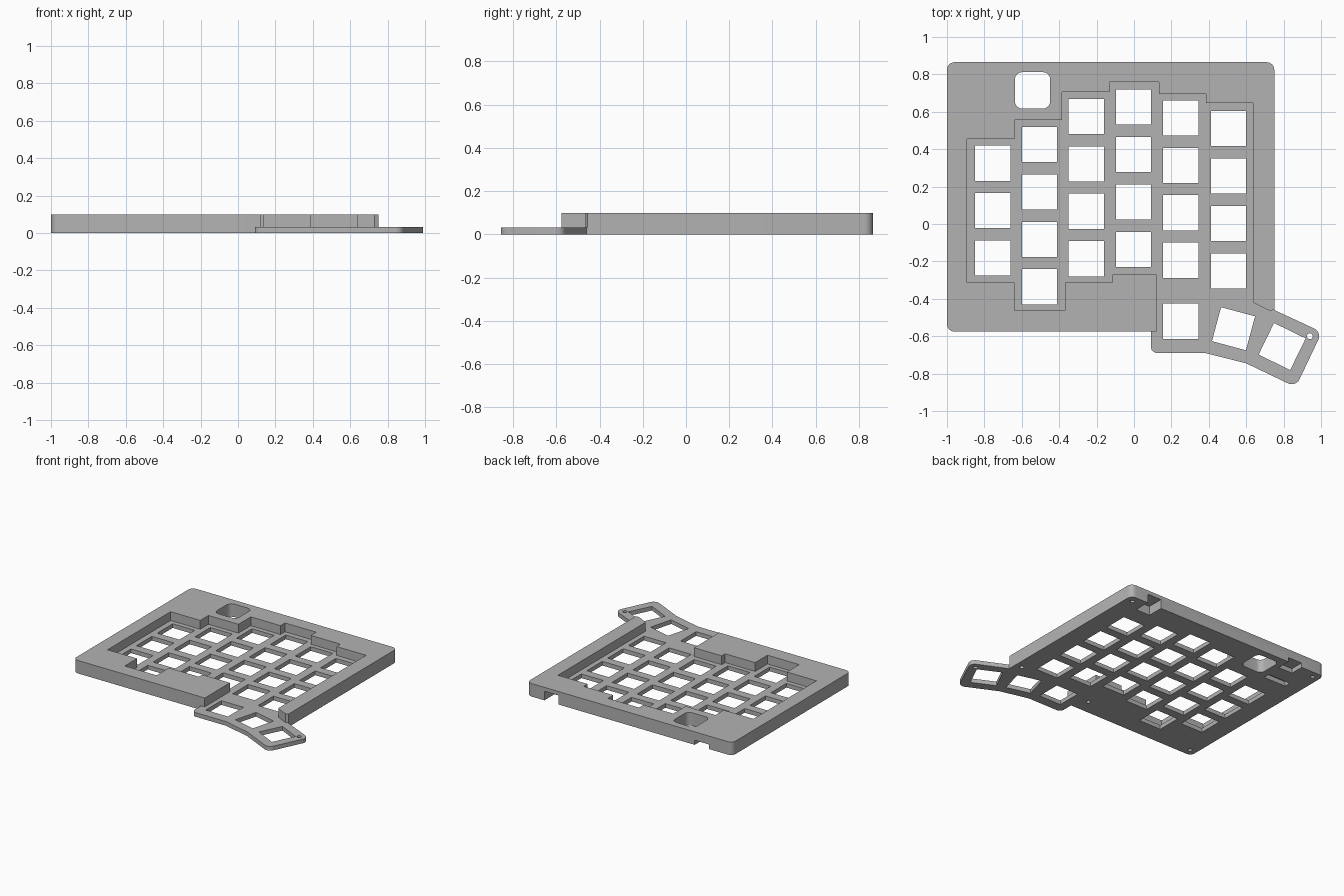
import bpy, bmesh, math
from mathutils import Vector, Matrix

if "Cube" in bpy.data.objects:
    bpy.data.objects.remove(bpy.data.objects["Cube"])


def rounded(points, segs=6):
    """Outline of (x, y[, radius]) points, with rounded corners where a radius is given."""
    out = []
    n = len(points)
    for i, p in enumerate(points):
        c = Vector(p[:2])
        if len(p) < 3:
            out.append(c)
            continue
        a = (Vector(points[i - 1][:2]) - c).normalized()
        b = (Vector(points[(i + 1) % n][:2]) - c).normalized()
        half = a.angle(b) / 2
        centre = c + (a + b).normalized() * (p[2] / math.sin(half))
        start = c + a * (p[2] / math.tan(half)) - centre
        end = c + b * (p[2] / math.tan(half)) - centre
        turn = math.atan2(start.x * end.y - start.y * end.x, start.dot(end))
        for k in range(segs + 1):
            out.append(centre + Matrix.Rotation(turn * k / segs, 2) @ start)
    return out


def prism(bm, outline, z0, z1):
    """Extrude an outline between two heights."""
    face = bm.faces.new([bm.verts.new((p[0], p[1], z0)) for p in outline])
    res = bmesh.ops.extrude_face_region(bm, geom=[face])
    verts = [g for g in res["geom"] if isinstance(g, bmesh.types.BMVert)]
    bmesh.ops.translate(bm, verts=verts, vec=(0, 0, z1 - z0))


def rect(x0, x1, y0, y1, r=None):
    pts = [(x0, y0), (x1, y0), (x1, y1), (x0, y1)]
    return rounded([(*p, r) for p in pts]) if r else pts


def make(name, bm):
    bmesh.ops.recalc_face_normals(bm, faces=bm.faces)
    mesh = bpy.data.meshes.new(name)
    bm.to_mesh(mesh)
    bm.free()
    ob = bpy.data.objects.new(name, mesh)
    bpy.context.collection.objects.link(ob)
    return ob


# case body: rounded slab with the thumb wing
bm = bmesh.new()
prism(bm, rounded([
    (-1, -0.575, 0.04), (0.09, -0.575), (0.09, -0.69, 0.035), (0.38, -0.69),
    (0.60, -0.745), (0.865, -0.872, 0.045), (1.005, -0.578, 0.045),
    (0.75, -0.46), (0.75, 0.865, 0.04), (-1, 0.865, 0.04)]), 0, 0.1)
case = make("keyboard_case", bm)

# recess around the key columns, open above the thumb wing
bm = bmesh.new()
prism(bm, [
    (0.12, -0.27), (-0.115, -0.27), (-0.115, -0.312), (-0.37, -0.312),
    (-0.37, -0.462), (-0.64, -0.462), (-0.64, -0.312), (-0.892, -0.312),
    (-0.892, 0.455), (-0.64, 0.455), (-0.64, 0.555), (-0.385, 0.555),
    (-0.385, 0.705), (-0.132, 0.705), (-0.132, 0.76), (0.133, 0.76),
    (0.133, 0.695), (0.385, 0.695), (0.385, 0.647), (0.637, 0.647),
    (0.637, -0.42), (0.70, -0.452), (0.73, -0.465), (0.751, -0.455), (0.751, -0.3),
    (1.1, -0.3), (1.1, -1), (0.05, -1), (0.05, -0.576), (0.12, -0.576)],
    0.032, 0.2)
recess = make("recess_cutter", bm)

# switch openings: column x, top key y, number of keys
bm = bmesh.new()
S, PITCH = 0.094, 0.2535
keys = []
for x, top, count in ((-0.755, 0.325, 3), (-0.505, 0.425, 4), (-0.255, 0.575, 4),
                      (-0.003, 0.625, 4), (0.25, 0.567, 4), (0.505, 0.51, 4)):
    keys += [(x, top - PITCH * i, 0) for i in range(count)]
keys += [(0.25, -0.52, 0), (0.532, -0.56, -15), (0.792, -0.655, -26)]
for x, y, deg in keys:
    rot = Matrix.Rotation(math.radians(deg), 2)
    prism(bm, [Vector((x, y)) + rot @ Vector(p) for p in rect(-S, S, -S, S)], -0.1, 0.2)

# rounded controller opening
prism(bm, rect(-0.637, -0.448, 0.617, 0.812, 0.04), -0.1, 0.2)

# underside pockets and cable notches in the back edge
prism(bm, rect(0.48, 0.60, 0.74, 0.95), -0.1, 0.07)
prism(bm, rect(-0.80, -0.68, 0.76, 0.95), -0.1, 0.035)
prism(bm, rect(-0.88, -0.69, 0.59, 0.64), -0.1, 0.035)

# screw holes
for x, y in ((-0.945, 0.81), (-0.945, -0.52), (0.695, 0.81), (0.695, -0.39),
             (0.03, -0.46), (0.94, -0.6)):
    prism(bm, [(x + 0.016 * math.cos(a * math.pi / 8), y + 0.016 * math.sin(a * math.pi / 8))
               for a in range(16)], -0.1, 0.06)
holes = make("hole_cutter", bm)

# cut the recess, then all openings
for cutter in (recess, holes):
    mod = case.modifiers.new(cutter.name, 'BOOLEAN')
    mod.operation = 'DIFFERENCE'
    mod.solver = 'EXACT'
    mod.object = cutter
    cutter.hide_render = True
bpy.context.view_layer.update()
deps = bpy.context.evaluated_depsgraph_get()
final = bpy.data.meshes.new_from_object(case.evaluated_get(deps))
case.modifiers.clear()
case.data = final
for cutter in (recess, holes):
    bpy.data.objects.remove(cutter)

# single plain grey
grey = bpy.data.materials.new("grey")
grey.diffuse_color = (0.45, 0.45, 0.45, 1)
grey.use_nodes = True
grey.node_tree.nodes["Principled BSDF"].inputs["Base Color"].default_value = grey.diffuse_color
case.data.materials.clear()
case.data.materials.append(grey)

bpy.context.view_layer.objects.active = case
case.select_set(True)
bpy.ops.object.shade_smooth_by_angle(angle=math.radians(30))
